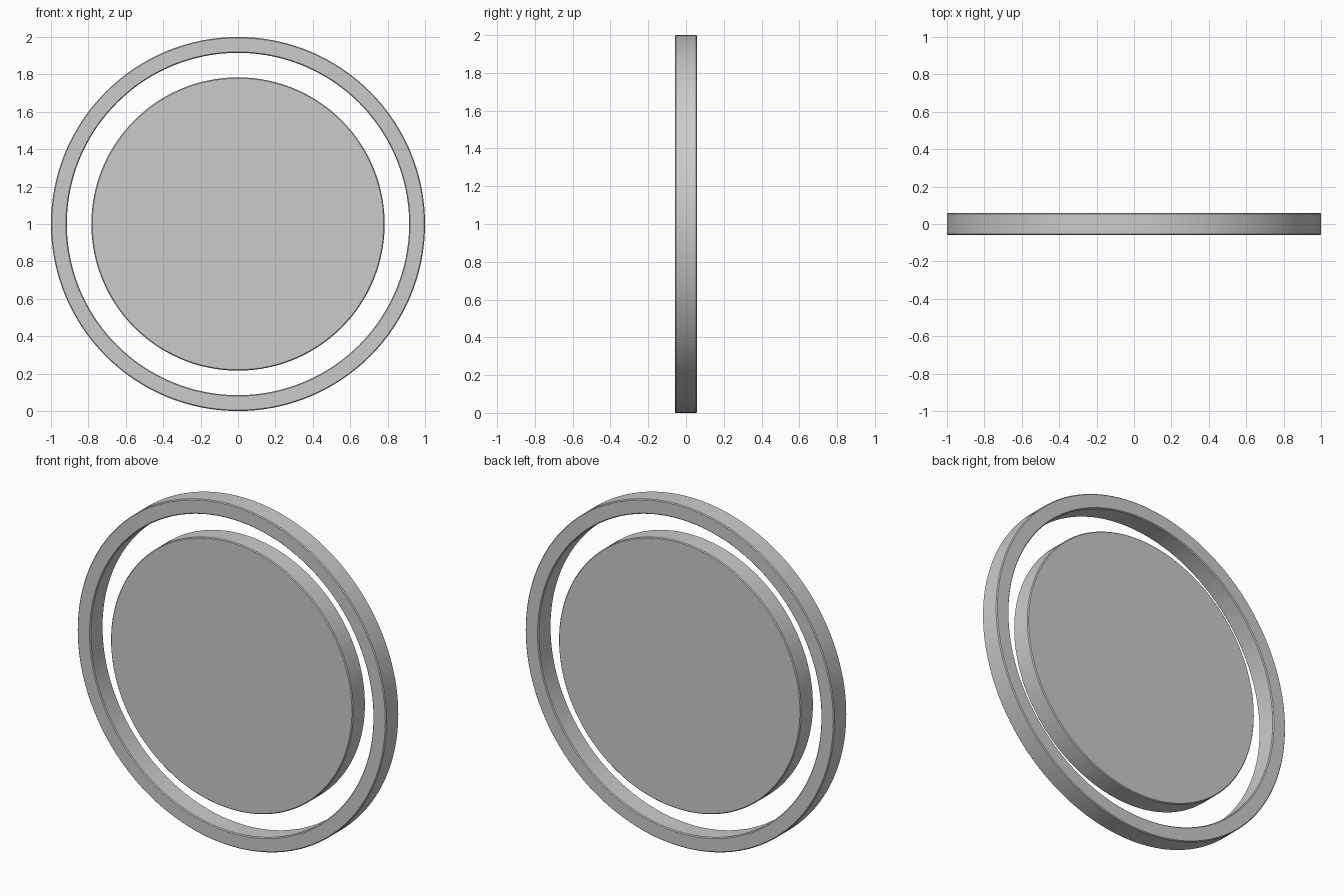
import bpy
from math import cos, sin, pi, radians

if "Cube" in bpy.data.objects:
    bpy.data.objects.remove(bpy.data.objects["Cube"])

SEGMENTS = 192
HALF_DEPTH = 0.059
BEVEL = 0.005


def lathe(name, profile, closed):
    """Revolve (radius, y) points about the y axis through z = 1."""
    n = len(profile)
    verts = [(r * cos(2 * pi * i / SEGMENTS), y, 1 + r * sin(2 * pi * i / SEGMENTS))
             for i in range(SEGMENTS) for r, y in profile]
    faces = []
    for i in range(SEGMENTS):
        a, b = i * n, (i + 1) % SEGMENTS * n
        for k in range(n if closed else n - 1):
            m = (k + 1) % n
            faces.append((a + k, b + k, b + m, a + m))
    if not closed:
        # flat front and back caps
        faces.append([i * n for i in reversed(range(SEGMENTS))])
        faces.append([i * n + n - 1 for i in range(SEGMENTS)])
    mesh = bpy.data.meshes.new(name)
    mesh.from_pydata(verts, [], faces)
    # consistent outward normals
    import bmesh
    bm = bmesh.new()
    bm.from_mesh(mesh)
    bmesh.ops.recalc_face_normals(bm, faces=bm.faces)
    bm.to_mesh(mesh)
    bm.free()
    obj = bpy.data.objects.new(name, mesh)
    bpy.context.collection.objects.link(obj)
    bpy.ops.object.select_all(action='DESELECT')
    obj.select_set(True)
    bpy.context.view_layer.objects.active = obj
    bpy.ops.object.shade_smooth_by_angle(angle=radians(30))
    return obj


def rim(radius, inward):
    """Edge profile with small chamfers, running front to back."""
    r = radius - inward * BEVEL
    h = HALF_DEPTH
    return [(r, -h), (radius, -h + BEVEL), (radius, h - BEVEL), (r, h)]


# Outer ring
lathe("outer_ring", rim(1.0, 1) + rim(0.915, -1)[::-1], closed=True)

# Solid inner disc
lathe("inner_disc", rim(0.784, 1), closed=False)
